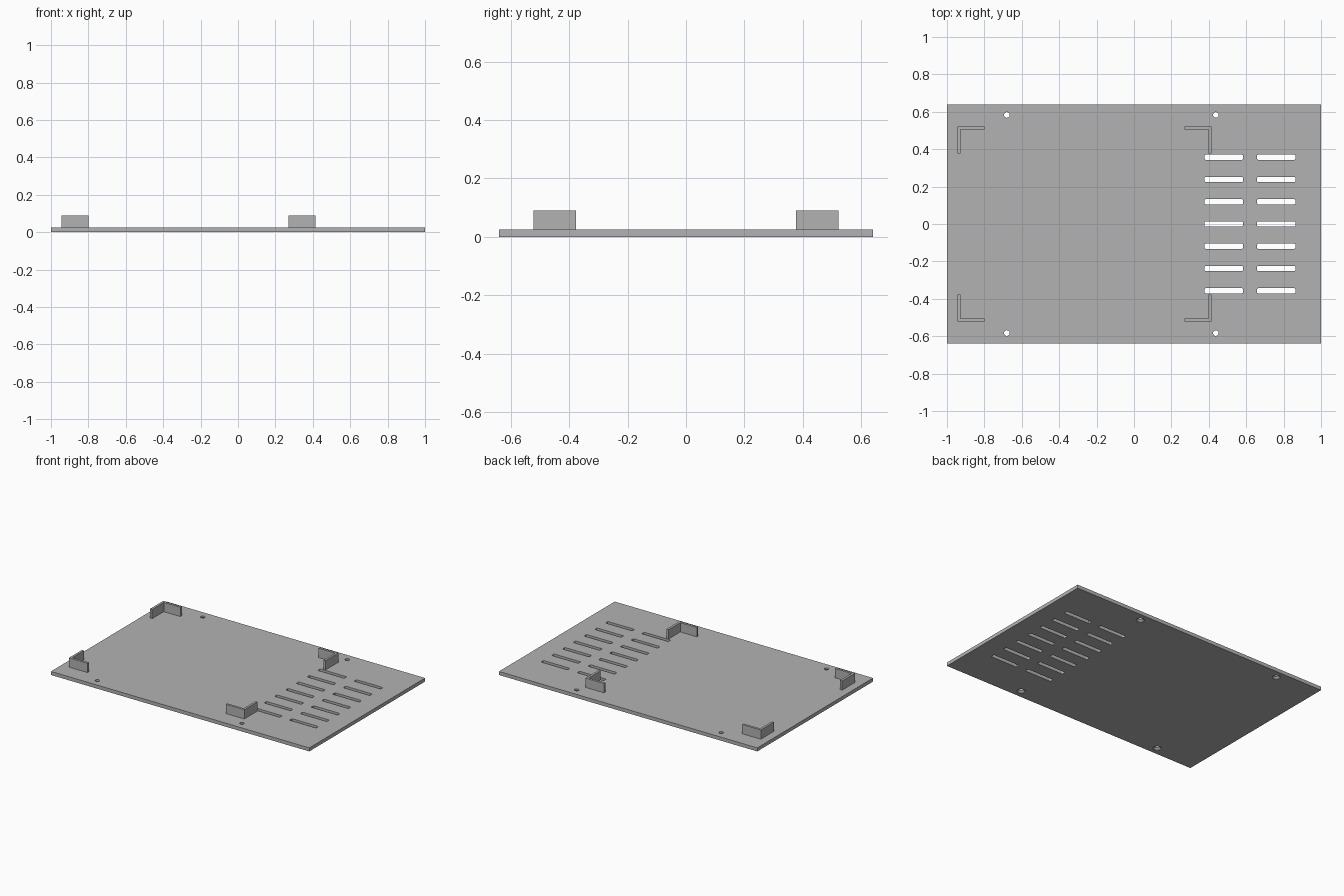
import bpy
import bmesh
import math
from mathutils import Matrix, Vector

cube = bpy.data.objects.get("Cube")
if cube:
    bpy.data.objects.remove(cube, do_unlink=True)

PLATE_TOP = 0.025
BRACKET_TOP = 0.09

grey = bpy.data.materials.new("plain grey")
grey.use_nodes = True
grey.diffuse_color = (0.45, 0.45, 0.45, 1)
grey.node_tree.nodes["Principled BSDF"].inputs["Base Color"].default_value = (0.45, 0.45, 0.45, 1)


def make_object(name, bm):
    bmesh.ops.recalc_face_normals(bm, faces=bm.faces)
    mesh = bpy.data.meshes.new(name)
    bm.to_mesh(mesh)
    bm.free()
    mesh.materials.append(grey)
    obj = bpy.data.objects.new(name, mesh)
    bpy.context.collection.objects.link(obj)
    return obj


def add_prism(bm, outline, z0, z1):
    face = bm.faces.new([bm.verts.new((x, y, z0)) for x, y in outline])
    top = bmesh.ops.extrude_face_region(bm, geom=[face], use_keep_orig=True)["geom"]
    verts = [v for v in top if isinstance(v, bmesh.types.BMVert)]
    bmesh.ops.translate(bm, verts=verts, vec=(0, 0, z1 - z0))


def rounded_slot(cx, cy, width, height, r, steps=3):
    points = []
    for quarter, (sx, sy) in enumerate(((1, 1), (-1, 1), (-1, -1), (1, -1))):
        for i in range(steps + 1):
            a = math.pi / 2 * (quarter + i / steps)
            points.append((cx + sx * (width / 2 - r) + r * math.cos(a),
                           cy + sy * (height / 2 - r) + r * math.sin(a)))
    return points


# Base plate
bm = bmesh.new()
add_prism(bm, [(-1, -0.64), (1, -0.64), (1, 0.64), (-1, 0.64)], 0, PLATE_TOP)
plate = make_object("base_plate", bm)

# Cutter for two columns of vent slots
bm = bmesh.new()
for cx in (0.48, 0.761):
    for row in range(-3, 4):
        add_prism(bm, rounded_slot(cx, row * 0.119, 0.206, 0.027, 0.006), -0.05, 0.08)

# Cutter for screw holes, countersunk from below
PROFILE = ((0.026, -0.02), (0.026, 0.002), (0.015, 0.013), (0.015, 0.06))
for x in (-0.68, 0.438):
    for y in (-0.583, 0.583):
        verts = [bm.verts.new((x + r, y, z)) for r, z in ((0, -0.02),) + PROFILE + ((0, 0.06),)]
        edges = [bm.edges.new(pair) for pair in zip(verts, verts[1:])]
        spun = bmesh.ops.spin(bm, geom=verts + edges, cent=(x, y, 0), axis=(0, 0, 1),
                              angle=2 * math.pi, steps=24)
bmesh.ops.remove_doubles(bm, verts=bm.verts, dist=0.0001)
cutter = make_object("hole_cutter", bm)
cutter.hide_render = True

cut = plate.modifiers.new("holes", "BOOLEAN")
cut.operation = "DIFFERENCE"
cut.solver = "EXACT"
cut.object = cutter
bpy.context.view_layer.objects.active = plate
bpy.ops.object.modifier_apply(modifier=cut.name)
bpy.data.objects.remove(cutter, do_unlink=True)

# Four L-shaped corner brackets, opening towards each other
ARM, WALL = 0.144, 0.016
L_SHAPE = [(0, 0), (ARM, 0), (ARM, WALL), (WALL, WALL), (WALL, ARM), (0, ARM)]
for side, x, dx in (("right", -0.944, 1), ("left", 0.414, -1)):
    for end, y, dy in (("front", -0.521, 1), ("back", 0.521, -1)):
        bm = bmesh.new()
        add_prism(bm, [(x + dx * u, y + dy * v) for u, v in L_SHAPE], PLATE_TOP, BRACKET_TOP)
        make_object(f"{end}_{side}_bracket", bm)
